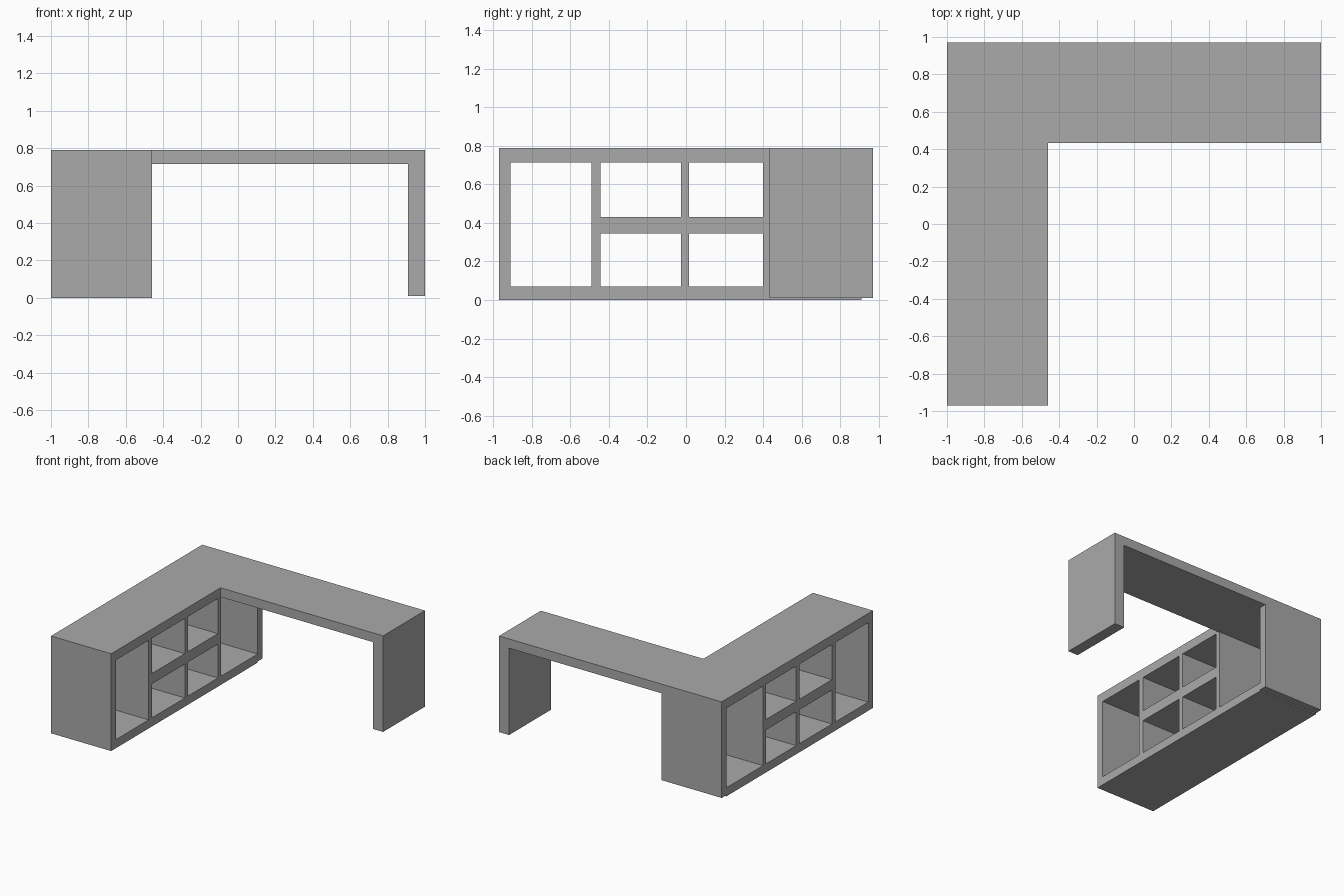
import bpy

# Remove the default cube
cube = bpy.data.objects.get("Cube")
if cube:
    bpy.data.objects.remove(cube, do_unlink=True)

# Single flat colour
grey = bpy.data.materials.new("plain grey")
grey.use_nodes = True
colour = (0.4, 0.4, 0.4, 1)
grey.diffuse_color = colour
grey.node_tree.nodes["Principled BSDF"].inputs["Base Color"].default_value = colour


def board(name, x, y, z):
    """Box spanning the given (low, high) range on each axis."""
    bpy.ops.mesh.primitive_cube_add(size=1)
    obj = bpy.context.object
    obj.name = name
    spans = (x, y, z)
    centre = [(a + b) / 2 for a, b in spans]
    size = [b - a for a, b in spans]
    for v in obj.data.vertices:
        v.co = [c + s * p for c, s, p in zip(centre, size, v.co)]
    obj.data.materials.append(grey)
    return obj


def cut_solid(obj, name, outline, z):
    """Replace the mesh by a prism over a plan outline."""
    n = len(outline)
    verts = [(px, py, h) for h in z for px, py in outline]
    faces = [tuple(reversed(range(n))), tuple(range(n, 2 * n))]
    faces += [(i, (i + 1) % n, (i + 1) % n + n, i + n) for i in range(n)]
    mesh = bpy.data.meshes.new(name)
    mesh.from_pydata(verts, [], faces)
    mesh.materials.append(grey)
    obj.data = mesh


LEFT, INNER, RIGHT = -1.0, -0.46, 1.0
FRONT, DESK, BACK = -0.97, 0.433, 0.97
BASE, UNDER, TOP = 0.07, 0.715, 0.79
unit = (LEFT, INNER)

# L-shaped desktop
desktop = board("desktop", (LEFT, RIGHT), (FRONT, BACK), (UNDER, TOP))
cut_solid(desktop, "desktop", [(LEFT, FRONT), (INNER, FRONT), (INNER, DESK),
                               (RIGHT, DESK), (RIGHT, BACK), (LEFT, BACK)],
          (UNDER, TOP))

# Desk leg panel
board("desk_leg", (0.91, RIGHT), (DESK, BACK), (0.01, UNDER))

# Shelf unit: ends, base, dividers and middle shelves
board("unit_base", unit, (FRONT, 0.91), (0, BASE))
board("unit_front_panel", unit, (FRONT, -0.91), (BASE, UNDER))
board("unit_back_panel", unit, (0.91, BACK), (0.01, UNDER))
dividers = [(-0.49, -0.445), (-0.025, 0.015), (0.40, 0.44)]
for i, span in enumerate(dividers):
    board(f"divider_{i + 1}", unit, span, (BASE, UNDER))
for i in range(2):
    board(f"middle_shelf_{i + 1}", unit,
          (dividers[i][1], dividers[i + 1][0]), (0.345, 0.43))
